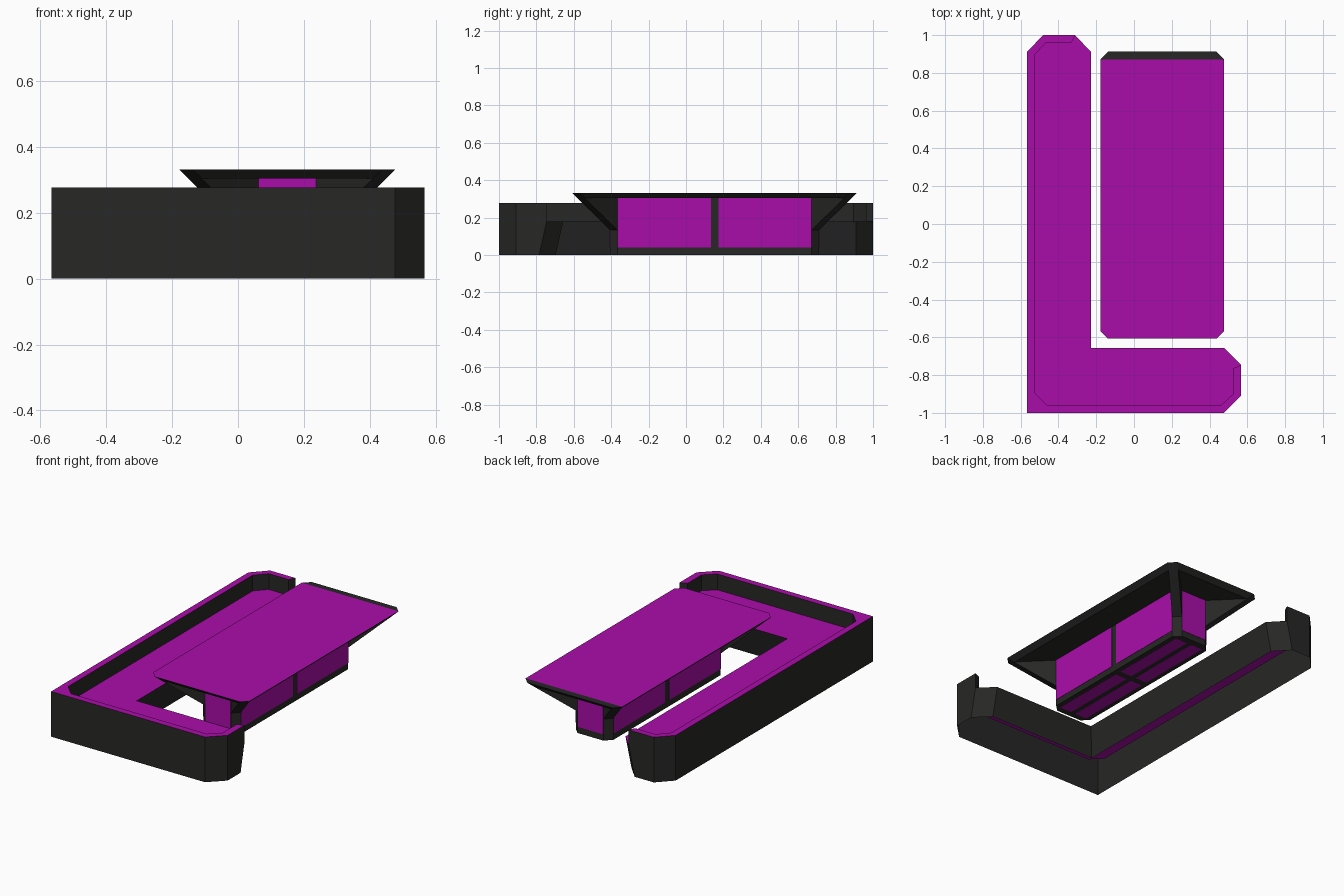
import bpy, bmesh

if "Cube" in bpy.data.objects:
    bpy.data.objects.remove(bpy.data.objects["Cube"])


def material(name, rgb):
    m = bpy.data.materials.new(name)
    m.diffuse_color = (*rgb, 1)
    m.use_nodes = True
    m.node_tree.nodes["Principled BSDF"].inputs["Base Color"].default_value = m.diffuse_color
    return m


DARK = material("dark", (0.02, 0.02, 0.019))
PURPLE = material("purple", (0.4, 0.004, 0.4))


def build(name, faces, mat):
    """Mesh from a list of faces, each a list of 3D points; coincident points are merged."""
    bm = bmesh.new()
    for f in faces:
        bm.faces.new([bm.verts.new(p) for p in f])
    bmesh.ops.remove_doubles(bm, verts=bm.verts, dist=1e-4)
    bmesh.ops.recalc_face_normals(bm, faces=bm.faces)
    me = bpy.data.meshes.new(name)
    bm.to_mesh(me)
    bm.free()
    me.materials.append(mat)
    ob = bpy.data.objects.new(name, me)
    bpy.context.collection.objects.link(ob)
    return ob


def at(path, z):
    return [(x, y, z) for x, y in path]


def strip(a, b, closed=False):
    n = len(a) if closed else len(a) - 1
    return [[a[i], a[(i + 1) % len(a)], b[(i + 1) % len(a)], b[i]] for i in range(n)]


def octagon(x0, x1, y0, y1, c):
    return [(x0 + c, y0), (x1 - c, y0), (x1, y0 + c), (x1, y1 - c),
            (x1 - c, y1), (x0 + c, y1), (x0, y1 - c), (x0, y0 + c)]


def prism(name, a, b, mat):
    return build(name, strip(a, b, True) + [a[::-1], b], mat)


def box(name, x0, x1, y0, y1, z0, z1, mat):
    p = [(x0, y0), (x1, y0), (x1, y1), (x0, y1)]
    return prism(name, at(p, z0), at(p, z1), mat)


# L-shaped counter: hollow, open underneath
COUNTER, RIM = 0.18, 0.277
outer = [(.567, -.745), (.567, -.91), (.477, -1), (-.567, -1), (-.567, -1),
         (-.567, .91), (-.482, 1), (-.312, 1)]
outer_foot = [(.567, -.785)] + outer[1:-1] + [(-.352, 1)]
lip = [(.525, -.765), (.525, -.9), (.46, -.96), (-.46, -.96), (-.527, -.893),
       (-.527, .895), (-.465, .962), (-.33, .962)]
inner = [outer[0], (.477, -.657), (-.227, -.657), (-.227, .91), outer[-1]]
inner_foot = [outer_foot[0], (.477, -.697), (-.267, -.697), (-.267, .91), outer_foot[-1]]

walls = strip(at(outer_foot, 0), at(outer, COUNTER))
walls += strip(at(outer, COUNTER), at(outer, RIM))
walls += strip(at(lip, RIM), at(lip, COUNTER))
walls += strip(at(inner, COUNTER), at(inner_foot, 0))
for i in (0, -1):
    ends = [outer[i], lip[i]]
    walls += strip(at(ends, COUNTER), at(ends, RIM))
build("counter_walls", walls, DARK)
build("counter_rim", strip(at(outer, RIM), at(lip, RIM)), PURPLE)
build("counter_top", [at([outer[0]] + lip + inner[:0:-1], COUNTER)], PURPLE)

# Table slab with an undercut edge, purple top and dark back strip
X0, X1, Y0, Y1, TOP, UNDER = -.178, .477, -.607, .912, .333, .304
prism("table_slab", at(octagon(X0 + .03, X1 - .03, Y0 + .03, Y1 - .03, .04), UNDER),
      at(octagon(X0, X1, Y0, Y1, .04), TOP - .001), DARK)
o = octagon(X0, X1, Y0, Y1, .04)
build("table_top", [at([o[0], o[1], o[2], o[3], o[6], o[7]], TOP)], PURPLE)

# Pedestal under the table
S = 0.2
px0, px1, py0, py1 = X0 + S, X1 - S, Y0 + S, Y1 - S
ped = octagon(px0, px1, py0, py1, .04)
prism("pedestal", at(ped, 0.001), at(ped, UNDER), DARK)

# Flared brackets at the four corners
for n, (i, sx, sy) in enumerate([(7, -1, -1), (1, 1, -1), (3, 1, 1), (5, -1, 1)]):
    a, b = ped[i], ped[(i + 1) % 8]
    tri = [[(x, y, TOP - S), (x, y, TOP - .002), (x + sx * S, y + sy * S, TOP - .002)]
           for x, y in (a, b)]
    prism(f"corner_bracket_{n}", tri[0], tri[1], DARK)

# Purple panels set on the pedestal faces
e, xm, ym = .002, (px0 + px1) / 2, (py0 + py1) / 2
spans = [(py0 + .04, ym - .02), (ym + .02, py1 - .04)]
for n, (a, b) in enumerate(spans):
    for side, x in (("left", px0), ("right", px1)):
        box(f"side_panel_{side}_{n}", x - e, x + e, a, b, .04, UNDER, PURPLE)
    for side, (c, d) in (("left", (px0 + .03, xm - .015)), ("right", (xm + .015, px1 - .03))):
        box(f"base_panel_{side}_{n}", c, d, a, b, 0, .003, PURPLE)
for side, y in (("front", py0), ("back", py1)):
    box(f"end_panel_{side}", px0 + .04, px1 - .04, y - e, y + e, .04, UNDER, PURPLE)
